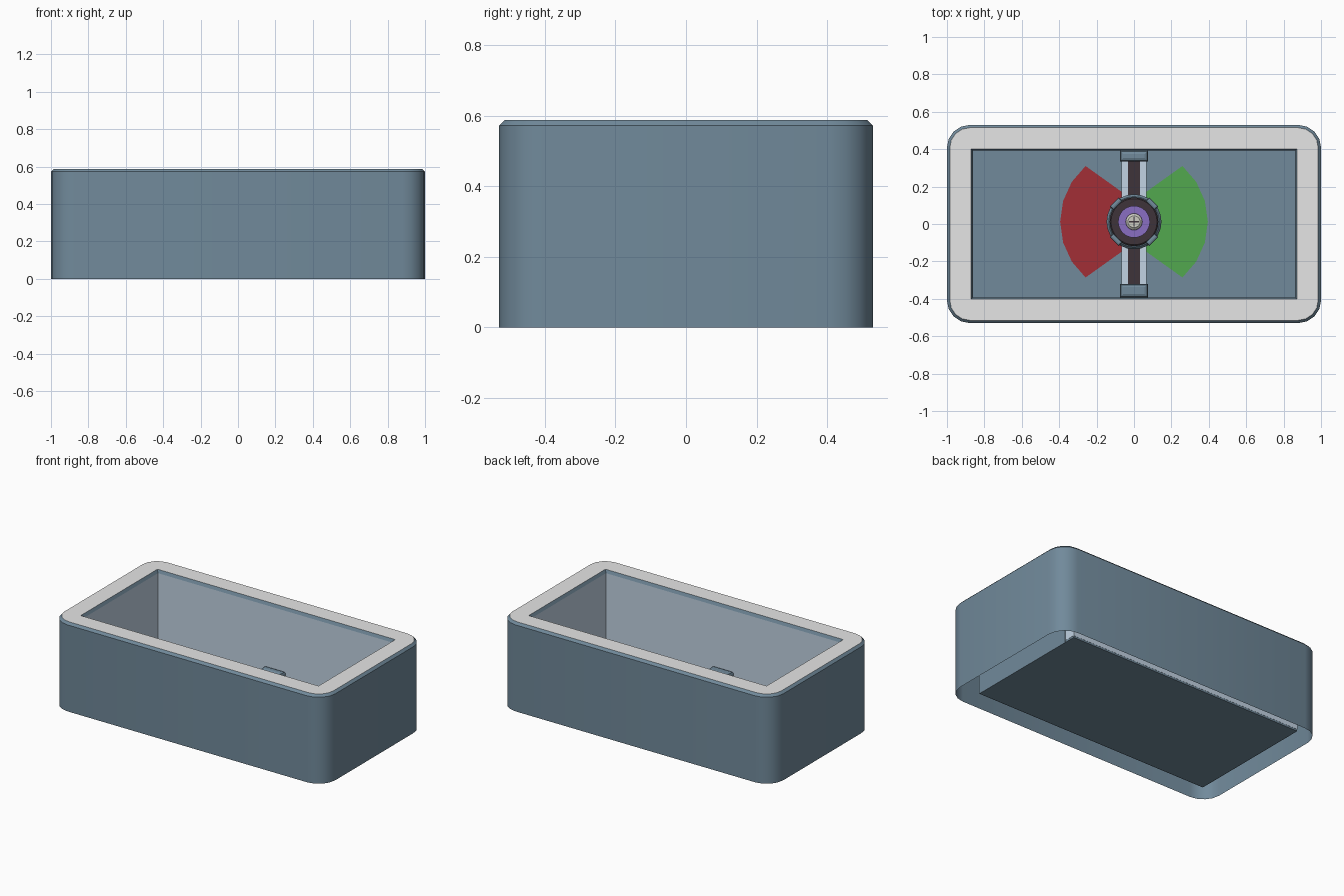
import bpy, bmesh, math
from mathutils import Matrix

if "Cube" in bpy.data.objects:
    bpy.data.objects.remove(bpy.data.objects["Cube"])


def material(name, r, g, b):
    lin = lambda v: ((v / 255 + 0.055) / 1.055) ** 2.4 if v > 10 else v / 255 / 12.92
    m = bpy.data.materials.new(name)
    m.diffuse_color = (lin(r), lin(g), lin(b), 1)
    m.use_nodes = True
    m.node_tree.nodes["Principled BSDF"].inputs["Base Color"].default_value = m.diffuse_color
    return m


BLUE = material("slate blue", 113, 138, 155)
RIM = material("rim grey", 230, 230, 230)
PALE = material("pale blue grey", 194, 211, 227)
DARK = material("dark brown", 62, 52, 58)
RED = material("red", 162, 46, 54)
GREEN = material("green", 82, 168, 78)
PURPLE = material("purple", 138, 110, 194)
METAL = material("screw metal", 205, 205, 194)


def finish(name, bm, mat, smooth=True, flip=False):
    bmesh.ops.recalc_face_normals(bm, faces=bm.faces)
    if flip:
        bmesh.ops.reverse_faces(bm, faces=bm.faces)
    me = bpy.data.meshes.new(name)
    bm.to_mesh(me)
    bm.free()
    ob = bpy.data.objects.new(name, me)
    bpy.context.collection.objects.link(ob)
    me.materials.append(mat)
    if smooth:
        bpy.context.view_layer.objects.active = ob
        ob.select_set(True)
        bpy.ops.object.shade_smooth_by_angle(angle=math.radians(32))
        ob.select_set(False)
    return ob


def loft(name, loops, mat, cap_start=False, cap_end=False, inward=False):
    """Skin between (xy points, z) loops of equal length."""
    bm = bmesh.new()
    rings = [[bm.verts.new((x, y, z)) for x, y in pts] for pts, z in loops]
    n = len(rings[0])
    for a, b in zip(rings, rings[1:]):
        for i in range(n):
            j = (i + 1) % n
            bm.faces.new((a[i], a[j], b[j], b[i]))
    if cap_start:
        bm.faces.new(rings[0])
    if cap_end:
        bm.faces.new(rings[-1])
    if inward:
        # open tube seen from inside: make the faces look at its middle
        bmesh.ops.recalc_face_normals(bm, faces=bm.faces)
        f = bm.faces[:][0]
        c = f.calc_center_median()
        return finish(name, bm, mat, False, f.normal.x * c.x + f.normal.y * c.y > 0)
    return finish(name, bm, mat)


def rounded(hx, hy, r, seg=4):
    pts = []
    for k, (sx, sy) in enumerate(((1, 1), (-1, 1), (-1, -1), (1, -1))):
        for i in range(seg + 1):
            a = math.pi / 2 * (k + i / seg)
            pts.append((sx * (hx - r) + r * math.cos(a), sy * (hy - r) + r * math.sin(a)))
    return pts


def rect(x0, x1, y0, y1):
    return [(x1, y1), (x0, y1), (x0, y0), (x1, y0)]


def corners(hx, hy, seg=4):
    # rectangle with repeated corner points, to match a rounded loop
    return [p for p in rect(-hx, hx, -hy, hy) for _ in range(seg + 1)]


def circle(r, n=32, cy=0.0):
    return [(r * math.cos(2 * math.pi * i / n), cy + r * math.sin(2 * math.pi * i / n)) for i in range(n)]


def box(name, x0, x1, y0, y1, z0, z1, mat, bevel=0.0):
    bm = bmesh.new()
    bmesh.ops.create_cube(bm, size=1, matrix=Matrix.Translation(((x0 + x1) / 2, (y0 + y1) / 2, (z0 + z1) / 2))
                          @ Matrix.Diagonal((x1 - x0, y1 - y0, z1 - z0, 1)))
    if bevel:
        top = [e for e in bm.edges if all(v.co.z > z1 - 1e-4 for v in e.verts)]
        bmesh.ops.bevel(bm, geom=top, offset=bevel, segments=2, affect='EDGES', profile=0.5)
    return finish(name, bm, mat, False)


# hollow outer shell, open underneath, with a chamfered top edge
H = 0.588
loft("outer_shell", [(rounded(1, 0.53, 0.122), 0), (rounded(1, 0.53, 0.122), H - 0.015),
                     (rounded(0.985, 0.515, 0.107), H)], BLUE)

# flat rim around the opening
rim = loft("top_rim", [(rounded(0.985, 0.515, 0.107), H), (corners(0.872, 0.402), H)], RIM)
bm = bmesh.new()
bm.from_mesh(rim.data)
bmesh.ops.remove_doubles(bm, verts=bm.verts, dist=1e-5)
bmesh.ops.recalc_face_normals(bm, faces=bm.faces)
if sum(f.normal.z for f in bm.faces) < 0:
    bmesh.ops.reverse_faces(bm, faces=bm.faces)
bm.to_mesh(rim.data)
bm.free()

# sloped lip, inner lining, and the casing behind it
opening = rect(-0.872, 0.872, -0.402, 0.402)
inner = rect(-0.862, 0.862, -0.393, 0.393)
loft("opening_lip", [(opening, H), (inner, H - 0.02)], BLUE, inward=True)
loft("inner_lining", [(inner, H - 0.02), (inner, 0.01)], PALE, inward=True)
casing = rect(-0.864, 0.864, -0.396, 0.396)
loft("inner_casing", [(casing, 0), (casing, H - 0.03)], BLUE)
box("back_wall_slab", -0.864, 0.864, 0.398, 0.475, 0.012, H - 0.03, PALE)
box("floor_panel", -0.863, 0.863, -0.395, 0.474, 0, 0.012, BLUE)

# cross rail with pale edges and two end clamps
box("rail_core", -0.033, 0.033, -0.38, 0.385, 0.012, 0.11, DARK)
for side, x in (("left", -0.05), ("right", 0.05)):
    box("rail_edge_" + side, x - 0.017, x + 0.017, -0.38, 0.385, 0.012, 0.115, PALE)
box("clamp_back", -0.075, 0.075, 0.335, 0.392, 0.012, 0.17, BLUE, 0.018)
box("clamp_front", -0.075, 0.075, -0.392, -0.32, 0.012, 0.17, BLUE, 0.018)


# thin coloured sector plates lying on the floor
def sector(name, sign, mat):
    pts = [(sign * 0.395 * math.cos(a), 0.012 + 0.395 * math.sin(a))
           for a in (math.radians(-49 + 98 * i / 6) for i in range(7))]
    pts += [(sign * 0.066, 0.172), (sign * 0.066, -0.148)]
    loft(name, [(pts, 0.0125), (pts, 0.02)], mat, True, True)


sector("sector_left", -1, RED)
sector("sector_right", 1, GREEN)

# central hub: ring, dark disc, purple washer, screw
CY = 0.012
loft("hub_base", [(circle(0.147, 24, CY), 0.012), (circle(0.147, 24, CY), 0.15),
                  (circle(0.135, 24, CY), 0.165)], BLUE, True, True)
loft("hub_disc", [(circle(0.13, 32, CY), 0.16), (circle(0.13, 32, CY), 0.175),
                  (circle(0.123, 32, CY), 0.18)], DARK, True, True)
loft("hub_washer", [(circle(0.085, 32, CY), 0.175), (circle(0.085, 32, CY), 0.195)], PURPLE, True, True)
loft("screw_head", [(circle(0.045, 24, CY), 0.19), (circle(0.044, 24, CY), 0.205),
                    (circle(0.032, 24, CY), 0.215)], METAL, True, True)
box("screw_slot_x", -0.026, 0.026, CY - 0.003, CY + 0.003, 0.21, 0.217, DARK)
box("screw_slot_y", -0.003, 0.003, CY - 0.026, CY + 0.026, 0.21, 0.217, DARK)

# four clips on the hub diagonals
for i in range(4):
    clip = box("hub_clip_%d" % (i + 1), 0.122, 0.15, -0.034, 0.034, 0.012, 0.19, BLUE, 0.01)
    clip.data.transform(Matrix.Translation((0, CY, 0)) @ Matrix.Rotation(math.radians(45 + 90 * i), 4, 'Z'))
